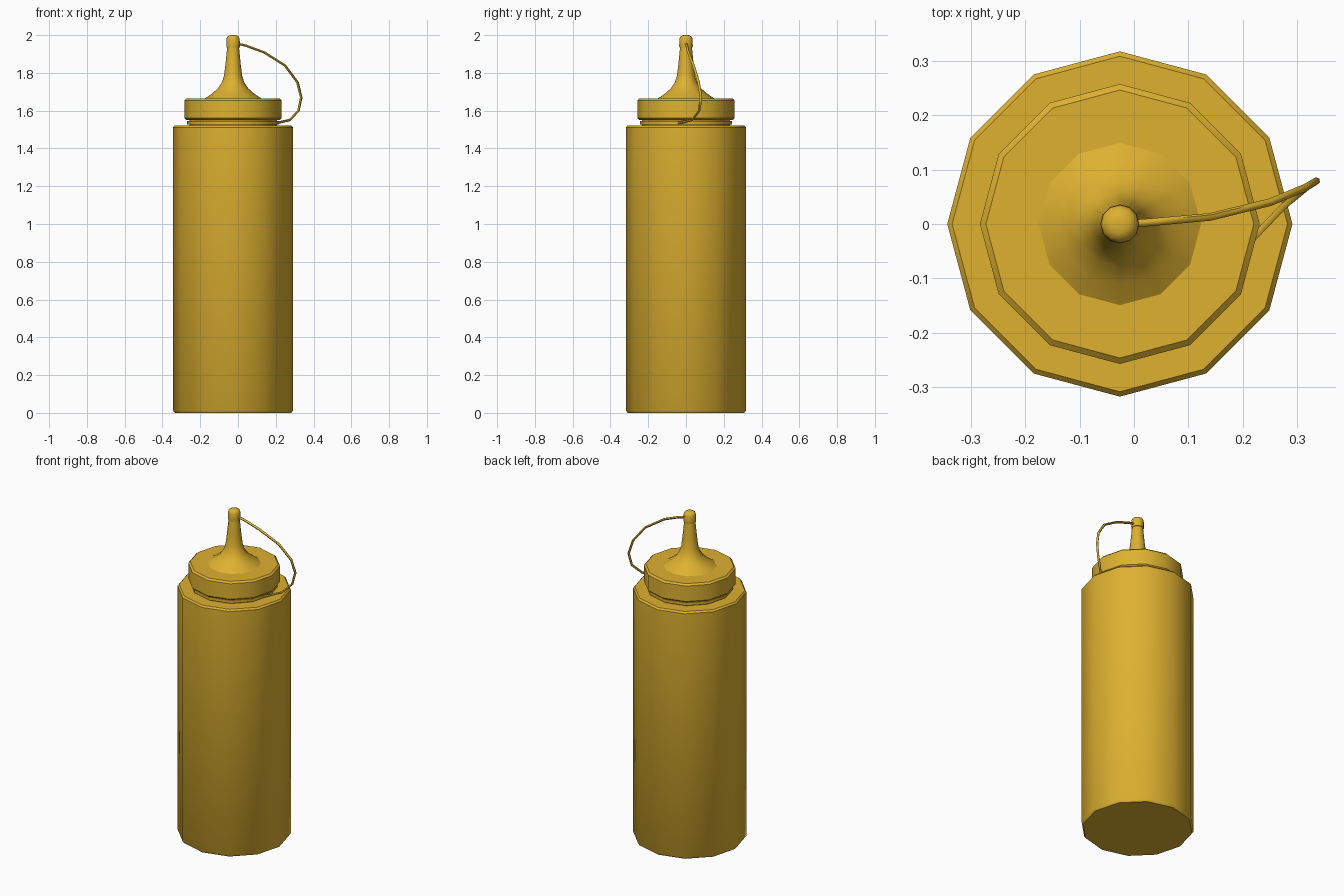
import bpy, bmesh, math
from mathutils import Vector

if "Cube" in bpy.data.objects:
    bpy.data.objects.remove(bpy.data.objects["Cube"])

CX = -0.026   # bottle axis

mat = bpy.data.materials.new("mustard_yellow")
mat.diffuse_color = (0.73, 0.44, 0.03, 1)
mat.use_nodes = True
mat.node_tree.nodes["Principled BSDF"].inputs["Base Color"].default_value = mat.diffuse_color


def finish(ob, angle=40):
    ob.data.materials.append(mat)
    bpy.ops.object.select_all(action='DESELECT')
    ob.select_set(True)
    bpy.context.view_layer.objects.active = ob
    bpy.ops.object.shade_smooth_by_angle(angle=math.radians(angle))


def lathe(name, profile, sides=12, angle=40):
    """Closed solid of revolution from (radius, z) points, bottom to top."""
    bm = bmesh.new()
    rings = []
    for r, z in profile:
        rings.append([bm.verts.new((CX + r * math.cos(2 * math.pi * i / sides),
                                    r * math.sin(2 * math.pi * i / sides), z))
                      for i in range(sides)])
    for a, b in zip(rings, rings[1:]):
        for i in range(sides):
            j = (i + 1) % sides
            bm.faces.new((a[i], a[j], b[j], b[i]))
    bm.faces.new(rings[0][::-1])
    bm.faces.new(rings[-1])
    me = bpy.data.meshes.new(name)
    bm.to_mesh(me)
    bm.free()
    ob = bpy.data.objects.new(name, me)
    bpy.context.collection.objects.link(ob)
    finish(ob, angle)


# Bottle body
lathe("bottle_body", [(0.308, 0), (0.317, 0.012), (0.317, 1.512), (0.308, 1.522)])
# Neck and the strap ring round it
lathe("neck", [(0.232, 1.515), (0.232, 1.56)])
lathe("strap_ring", [(0.243, 1.528), (0.243, 1.546)])
# Screw lid
lathe("lid", [(0.246, 1.55), (0.257, 1.56), (0.257, 1.655), (0.246, 1.665)])
# Flared nozzle
lathe("nozzle", [(0.152, 1.663), (0.112, 1.69), (0.080, 1.718), (0.059, 1.75),
                 (0.048, 1.785), (0.041, 1.84), (0.031, 1.94)], angle=60)
# Tip cap with rounded top
lathe("tip_cap", [(0.035, 1.934), (0.036, 1.94), (0.035, 1.98),
                  (0.030, 1.992), (0.018, 1.999), (0.006, 2.0)], angle=60)

# Strap joining the tip cap to the ring
path = [(-0.01, 0.0, 1.956), (0.04, 0.004, 1.945), (0.14, 0.013, 1.908),
        (0.25, 0.04, 1.838), (0.315, 0.067, 1.75), (0.335, 0.079, 1.67),
        (0.32, 0.070, 1.60), (0.275, 0.033, 1.551), (0.205, -0.04, 1.534)]
curve = bpy.data.curves.new("strap_path", 'CURVE')
curve.dimensions = '3D'
curve.bevel_depth = 0.007
curve.bevel_resolution = 1
curve.use_fill_caps = True
sp = curve.splines.new('POLY')
sp.points.add(len(path) - 1)
for p, co in zip(sp.points, path):
    p.co = (*co, 1)
tmp = bpy.data.objects.new("strap_path", curve)
bpy.context.collection.objects.link(tmp)
me = bpy.data.meshes.new_from_object(tmp.evaluated_get(bpy.context.evaluated_depsgraph_get()))
bpy.data.objects.remove(tmp)
strap = bpy.data.objects.new("strap", me)
bpy.context.collection.objects.link(strap)
finish(strap, 60)
